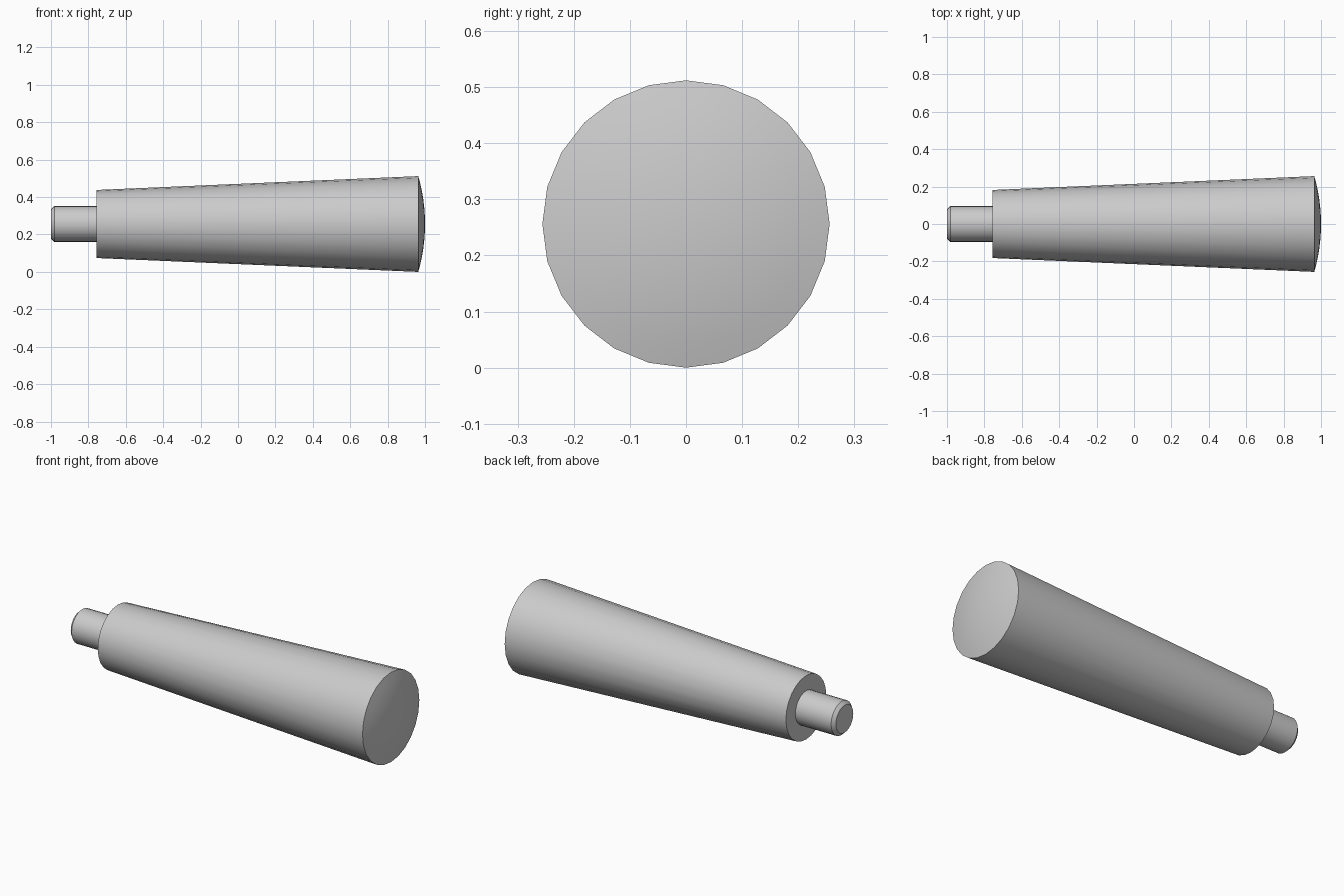
import bpy
import bmesh
import math
from mathutils import Matrix, Vector

SIDES = 24
AXIS_Z = 0.256

cube = bpy.data.objects.get("Cube")
if cube:
    bpy.data.objects.remove(cube, do_unlink=True)

grey = bpy.data.materials.new("light grey")
grey.use_nodes = True
grey.diffuse_color = (0.6, 0.6, 0.6, 1)
grey.node_tree.nodes["Principled BSDF"].inputs["Base Color"].default_value = (0.6, 0.6, 0.6, 1)


def lathe(name, profile):
    """Turn (x, radius) points about the lengthwise axis."""
    bm = bmesh.new()
    verts = [bm.verts.new((x, 0, r)) for x, r in profile]
    edges = [bm.edges.new(pair) for pair in zip(verts, verts[1:])]
    bmesh.ops.spin(bm, geom=verts + edges, cent=(0, 0, 0), axis=(1, 0, 0),
                   angle=math.tau, steps=SIDES, use_merge=False)
    bmesh.ops.remove_doubles(bm, verts=bm.verts, dist=0.0001)
    bmesh.ops.recalc_face_normals(bm, faces=bm.faces)
    mesh = bpy.data.meshes.new(name)
    bm.to_mesh(mesh)
    bm.free()
    mesh.materials.append(grey)
    obj = bpy.data.objects.new(name, mesh)
    obj.location.z = AXIS_Z
    bpy.context.collection.objects.link(obj)
    bpy.ops.object.select_all(action="DESELECT")
    obj.select_set(True)
    bpy.context.view_layer.objects.active = obj
    bpy.ops.object.shade_smooth_by_angle(angle=math.radians(30))
    return obj


# Tapered grip with a shallow domed end
end_radius, dome_height = 0.256, 0.036
sphere = (end_radius ** 2 + dome_height ** 2) / (2 * dome_height)
half_angle = math.asin(end_radius / sphere)
dome = []
for i in range(6, -1, -1):
    a = half_angle * i / 6
    dome.append((1 - sphere * (1 - math.cos(a)), sphere * math.sin(a)))
lathe("tapered_grip", [(-0.757, 0), (-0.757, 0.182)] + dome)

# Mounting pin with a chamfered tip
lathe("mounting_pin", [(-1, 0), (-1, 0.078), (-0.982, 0.096),
                       (-0.757, 0.096)])
